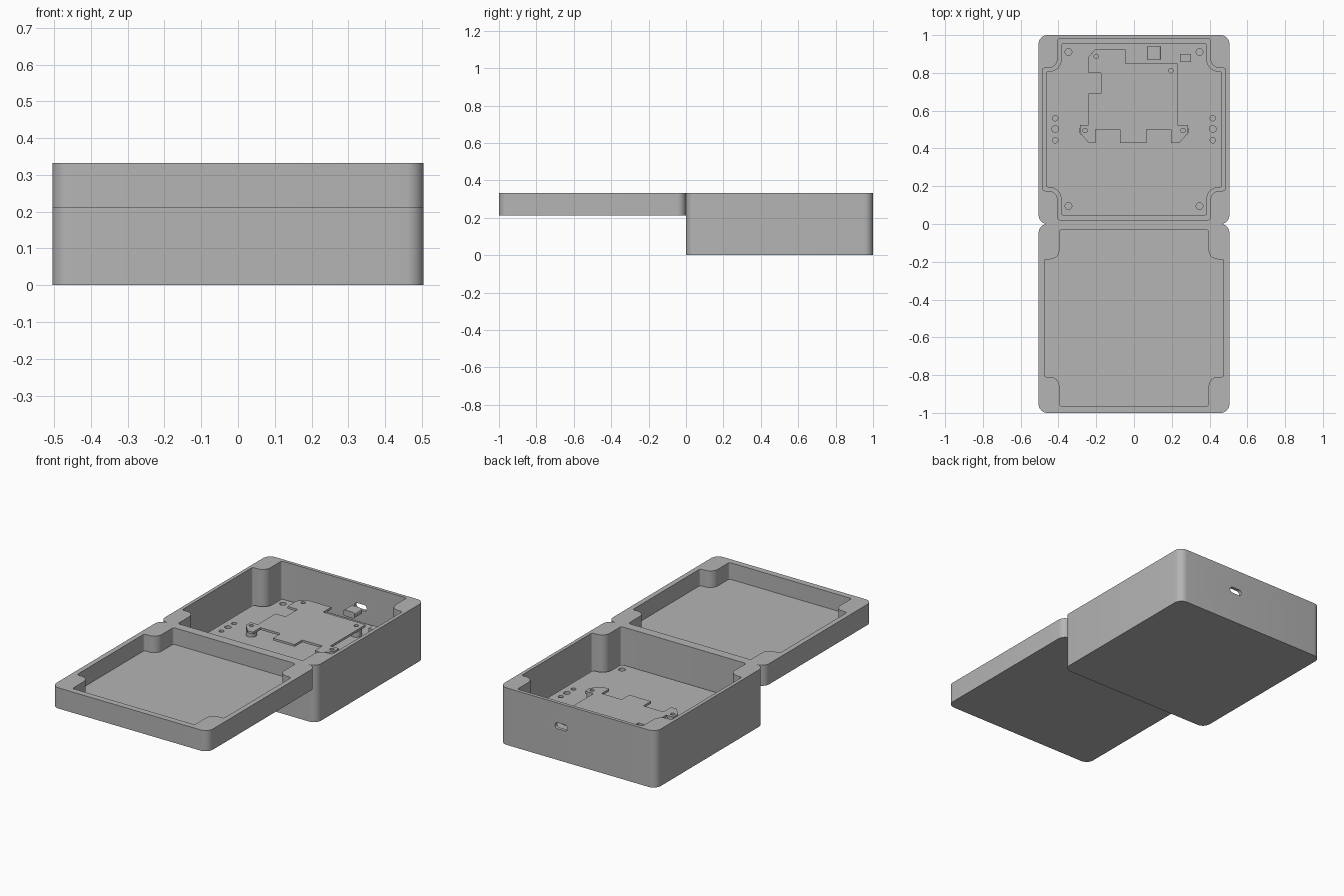
import bpy, bmesh, math
from mathutils import Vector, Matrix

cube = bpy.data.objects.get("Cube")
if cube:
    bpy.data.objects.remove(cube, do_unlink=True)

grey = bpy.data.materials.new("enclosure_grey")
grey.use_nodes = True
grey.diffuse_color = (0.46, 0.46, 0.46, 1)
grey.node_tree.nodes["Principled BSDF"].inputs["Base Color"].default_value = (0.46, 0.46, 0.46, 1)


def rounded(points, radii, steps=8):
    """Outline with each corner replaced by a tangent arc."""
    out = []
    pts = [Vector(p) for p in points]
    for i, p in enumerate(pts):
        a = (pts[i - 1] - p).normalized()
        b = (pts[(i + 1) % len(pts)] - p).normalized()
        r = radii[i]
        if r == 0:
            out.append(p)
            continue
        half = a.angle(b) / 2
        centre = p + (a + b).normalized() * (r / math.sin(half))
        start = p + a * (r / math.tan(half)) - centre
        end = p + b * (r / math.tan(half)) - centre
        sweep = start.angle_signed(end)
        for k in range(steps + 1):
            t = -sweep * k / steps
            out.append(centre + Matrix.Rotation(t, 2) @ start)
    return out


def rectangle(x0, x1, y0, y1, r):
    return rounded([(x0, y0), (x1, y0), (x1, y1), (x0, y1)], [r] * 4)


def circle(x, y, r, n=24):
    return [Vector((x + r * math.cos(2 * math.pi * k / n),
                    y + r * math.sin(2 * math.pi * k / n))) for k in range(n)]


def prism(name, outline, z0, z1):
    bm = bmesh.new()
    face = bm.faces.new([bm.verts.new((p.x, p.y, z0)) for p in outline])
    ext = bmesh.ops.extrude_face_region(bm, geom=[face])
    top = [v for v in ext["geom"] if isinstance(v, bmesh.types.BMVert)]
    bmesh.ops.translate(bm, verts=top, vec=(0, 0, z1 - z0))
    bmesh.ops.recalc_face_normals(bm, faces=bm.faces)
    mesh = bpy.data.meshes.new(name)
    bm.to_mesh(mesh)
    bm.free()
    mesh.materials.append(grey)
    obj = bpy.data.objects.new(name, mesh)
    bpy.context.collection.objects.link(obj)
    return obj


def activate(obj):
    bpy.ops.object.select_all(action="DESELECT")
    obj.select_set(True)
    bpy.context.view_layer.objects.active = obj


def cut(obj, cutter):
    cutter.hide_render = True
    mod = obj.modifiers.new("cut", "BOOLEAN")
    mod.operation = "DIFFERENCE"
    mod.solver = "EXACT"
    mod.object = cutter
    activate(obj)
    bpy.ops.object.modifier_apply(modifier=mod.name)
    bpy.data.objects.remove(cutter, do_unlink=True)


def cavity(wide, deep, boss_x, boss_y, cy, r):
    """Rectangle whose corners are taken up by rounded screw bosses."""
    points, radii = [], []
    for sx, sy in ((1, 1), (-1, 1), (-1, -1), (1, -1)):
        corner = [(sx * wide, cy + sy * boss_y), (sx * boss_x, cy + sy * boss_y),
                  (sx * boss_x, cy + sy * deep)]
        points += corner if sx == sy else corner[::-1]
        radii += [0.012, r, 0.012]
    return rounded(points, radii)


TOP, PLATE = 0.333, 0.125
W = 0.505

# deep base tray
base = prism("base_tray", rectangle(-W, W, 0, 1, 0.047), 0, TOP)
cut(base, prism("base_cutter", cavity(0.484, 0.479, 0.404, 0.325, 0.501, 0.05), 0.09, 0.5))

# connector slot through the back wall
slot = prism("slot_cutter", rectangle(-0.04, 0.04, -0.018, 0.018, 0.0175), -0.06, 0.06)
slot.data.transform(Matrix.Translation((0.106, 1.0, 0.2)) @ Matrix.Rotation(math.pi / 2, 4, "X"))
cut(base, slot)

# shallow lid lying open in front
lid = prism("open_lid", rectangle(-W, W, -1, 0, 0.047), 0.212, TOP)
cut(lid, prism("lid_cutter", cavity(0.475, 0.466, 0.395, 0.311, -0.498, 0.05), 0.236, 0.5))

# mounting plate with blind screw and cable holes
plate = prism("mounting_plate", cavity(0.465, 0.456, 0.386, 0.308, 0.501, 0.06), 0.085, PLATE)
holes = [(x, y, 0.018) for x in (-0.347, 0.347) for y in (0.095, 0.91)]
for x in (-0.417, 0.417):
    holes += [(x, 0.56, 0.014), (x, 0.503, 0.018), (x, 0.443, 0.014)]
for x, y, r in holes:
    cut(plate, prism("hole_cutter", circle(x, y, r), 0.1, 0.2))

# circuit board on posts
outline = [(-0.24, 0.885), (-0.205, 0.925), (-0.045, 0.925), (-0.045, 0.85), (0.23, 0.85),
           (0.23, 0.525), (0.285, 0.525), (0.285, 0.48), (0.24, 0.43), (0.195, 0.43),
           (0.195, 0.5), (0.065, 0.5), (0.065, 0.43), (-0.075, 0.43), (-0.075, 0.5),
           (-0.205, 0.5), (-0.205, 0.43), (-0.24, 0.43), (-0.285, 0.48), (-0.285, 0.525),
           (-0.24, 0.525), (-0.24, 0.69), (-0.175, 0.69), (-0.175, 0.8), (-0.24, 0.8)]
board = prism("circuit_board", [Vector(p) for p in outline], 0.167, 0.18)
for i, (x, y) in enumerate([(-0.2, 0.887), (0.195, 0.812), (-0.26, 0.495), (0.26, 0.495)]):
    post = prism("board_post_%d" % (i + 1), circle(x, y, 0.03), PLATE - 0.005, 0.167)
    cut(board, prism("screw_cutter", circle(x, y, 0.012), 0.1, 0.3))
    activate(post)
    bpy.ops.object.shade_smooth_by_angle(angle=math.radians(30))

# connector shell behind the slot, and a small button block
shell = prism("connector_shell", rectangle(-0.037, 0.037, -0.018, 0.018, 0.012), -0.034, 0.034)
shell.data.transform(Matrix.Translation((0.106, 0.906, 0.2)) @ Matrix.Rotation(math.pi / 2, 4, "X"))
button = prism("button_block", rectangle(0.243, 0.302, 0.857, 0.9, 0.002), PLATE - 0.005, 0.16)

for obj in (base, lid, plate, board, shell, button):
    activate(obj)
    bpy.ops.object.shade_smooth_by_angle(angle=math.radians(30))
